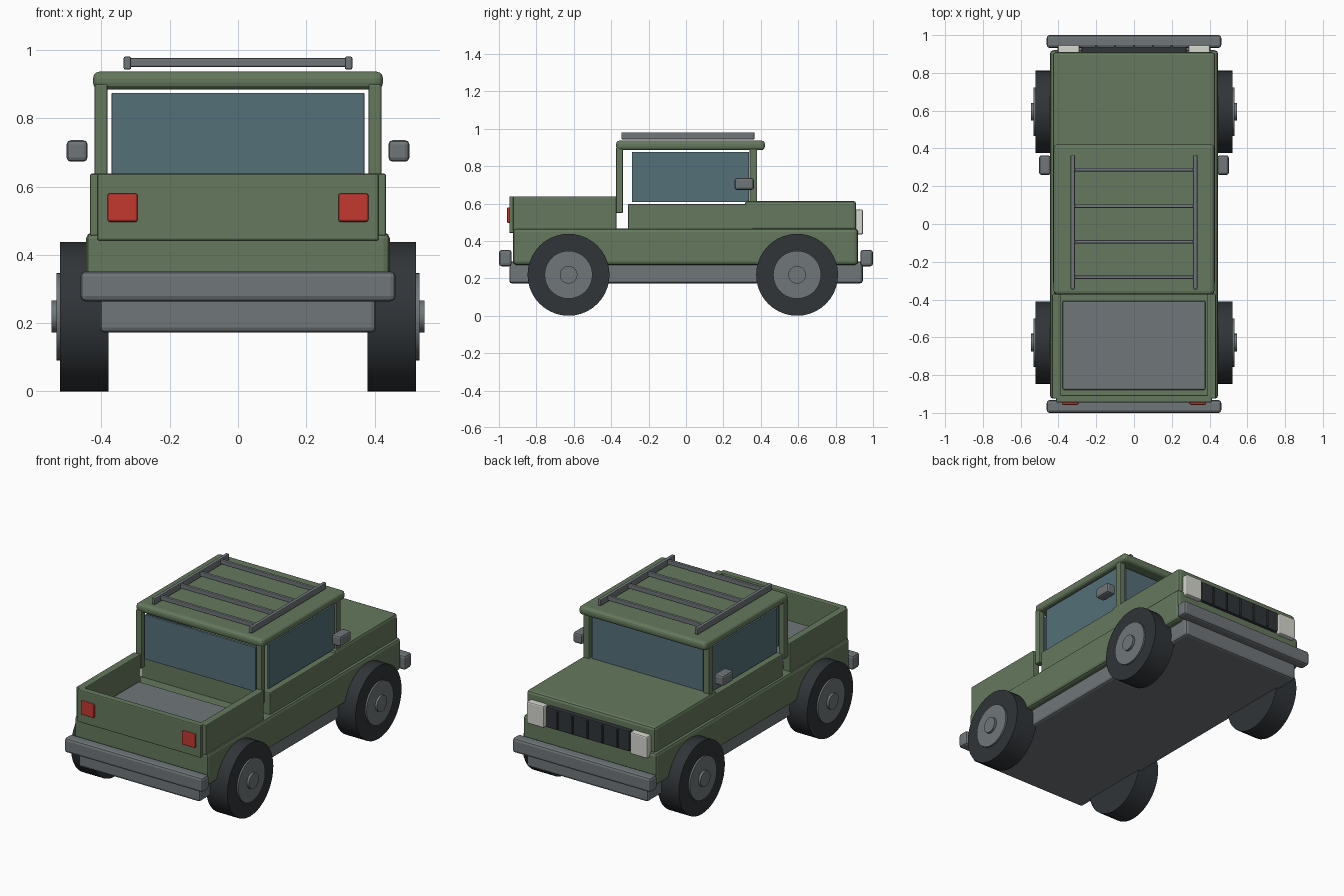
import bpy, bmesh, math
from mathutils import Matrix

if "Cube" in bpy.data.objects:
    bpy.data.objects.remove(bpy.data.objects["Cube"])


def material(name, rgb):
    m = bpy.data.materials.new(name)
    m.diffuse_color = (*rgb, 1)
    m.use_nodes = True
    m.node_tree.nodes["Principled BSDF"].inputs["Base Color"].default_value = m.diffuse_color
    return m


GREEN = material("green_paint", (0.13, 0.19, 0.11))
GREY = material("grey_metal", (0.16, 0.18, 0.19))
GLASS = material("window_glass", (0.09, 0.16, 0.19))
RUBBER = material("black_rubber", (0.03, 0.035, 0.04))
RED = material("red_lens", (0.55, 0.04, 0.03))
LAMP = material("lamp_lens", (0.68, 0.68, 0.63))


def finish(name, bm, mat):
    me = bpy.data.meshes.new(name)
    bm.to_mesh(me)
    bm.free()
    me.materials.append(mat)
    ob = bpy.data.objects.new(name, me)
    bpy.context.collection.objects.link(ob)
    return ob


def box(name, x, y, z, mat, bevel=0.008, segments=2):
    """Bevelled box from (min, max) ranges."""
    bm = bmesh.new()
    size = [r[1] - r[0] for r in (x, y, z)]
    mid = [(r[1] + r[0]) / 2 for r in (x, y, z)]
    bmesh.ops.create_cube(bm, size=1,
                          matrix=Matrix.Translation(mid) @ Matrix.Diagonal((*size, 1)))
    if bevel:
        bmesh.ops.bevel(bm, geom=bm.edges[:], offset=min(bevel, min(size) * 0.45),
                        segments=segments, profile=0.5, affect='EDGES')
    return finish(name, bm, mat)


def pair(name, x, y, z, mat, bevel=0.008):
    """The same box on both sides of x = 0."""
    box(name + "_right", x, y, z, mat, bevel)
    box(name + "_left", (-x[1], -x[0]), y, z, mat, bevel)


def disc(name, x0, x1, radius, y, z, mat, bevel=0.0):
    """Cylinder along x, with optional rounded rims."""
    bm = bmesh.new()
    place = Matrix.Translation(((x0 + x1) / 2, y, z)) @ Matrix.Rotation(math.pi / 2, 4, 'Y')
    bmesh.ops.create_cone(bm, cap_ends=True, segments=40, radius1=radius,
                          radius2=radius, depth=abs(x1 - x0), matrix=place)
    if bevel:
        rims = [e for e in bm.edges if any(len(f.verts) > 4 for f in e.link_faces)]
        bmesh.ops.bevel(bm, geom=rims, offset=bevel, segments=2, profile=0.5, affect='EDGES')
    ob = finish(name, bm, mat)
    bpy.ops.object.select_all(action='DESELECT')
    bpy.context.view_layer.objects.active = ob
    ob.select_set(True)
    bpy.ops.object.shade_smooth_by_angle(angle=math.radians(30))


# chassis and lower body
box("chassis", (-0.405, 0.405), (-0.945, 0.945), (0.172, 0.29), GREY, 0.015)
box("lower_body", (-0.445, 0.445), (-0.925, 0.92), (0.272, 0.466), GREEN, 0.018)

# cab base and hood
box("cab_base", (-0.43, 0.43), (-0.31, 0.36), (0.455, 0.597), GREEN, 0.006)
box("hood", (-0.43, 0.43), (0.315, 0.91), (0.455, 0.614), GREEN, 0.016)

# open bed
box("bed_floor", (-0.378, 0.378), (-0.878, -0.407), (0.455, 0.49), GREY, 0.008)
pair("bed_side", (0.388, 0.434), (-0.925, -0.372), (0.455, 0.638), GREEN, 0.006)
box("tailgate", (-0.412, 0.412), (-0.945, -0.905), (0.442, 0.638), GREEN, 0.006)
pair("tail_light", (0.294, 0.382), (-0.957, -0.935), (0.497, 0.58), RED, 0.006)

# cab pillars and roof
pair("rear_pillar", (0.382, 0.42), (-0.374, -0.337), (0.55, 0.90), GREEN, 0.005)
pair("front_pillar", (0.382, 0.42), (0.34, 0.38), (0.59, 0.90), GREEN, 0.005)
box("roof", (-0.425, 0.425), (-0.374, 0.422), (0.885, 0.937), GREEN, 0.02, 3)

# windows
pair("side_window", (0.394, 0.408), (-0.289, 0.337), (0.608, 0.875), GLASS, 0.003)
box("windshield", (-0.37, 0.37), (0.352, 0.368), (0.608, 0.875), GLASS, 0.003)
box("rear_window", (-0.37, 0.37), (-0.363, -0.347), (0.608, 0.875), GLASS, 0.003)

# side mirrors
pair("side_mirror", (0.441, 0.502), (0.26, 0.363), (0.673, 0.736), GREY, 0.012)

# roof rack
pair("rack_rail", (0.313, 0.335), (-0.346, 0.366), (0.943, 0.981), GREY, 0.005)
for i, y in enumerate((-0.282, -0.094, 0.095, 0.288)):
    box(f"rack_bar_{i + 1}", (-0.325, 0.325), (y - 0.009, y + 0.009),
        (0.951, 0.977), GREY, 0.004)

# grille and headlights
box("grille", (-0.278, 0.278), (0.895, 0.938), (0.442, 0.565), RUBBER, 0.005)
for i in range(5):
    x = -0.2 + 0.1 * i
    box(f"grille_slat_{i + 1}", (x - 0.006, x + 0.006), (0.93, 0.946),
        (0.45, 0.557), RUBBER, 0.002)
pair("headlight", (0.288, 0.402), (0.90, 0.947), (0.435, 0.567), LAMP, 0.008)

# bumpers
box("front_bumper", (-0.462, 0.462), (0.932, 1.0), (0.264, 0.352), GREY, 0.015)
box("rear_bumper", (-0.462, 0.462), (-1.0, -0.932), (0.264, 0.352), GREY, 0.015)

# wheels
for end, y in (("rear", -0.628), ("front", 0.594)):
    for side, s in (("right", 1), ("left", -1)):
        tag = f"{end}_{side}"
        disc("tyre_" + tag, s * 0.38, s * 0.522, 0.219, y, 0.219, RUBBER)
        disc("rim_" + tag, s * 0.50, s * 0.532, 0.128, y, 0.219, GREY)
        disc("hub_cap_" + tag, s * 0.52, s * 0.546, 0.047, y, 0.219, GREY)
